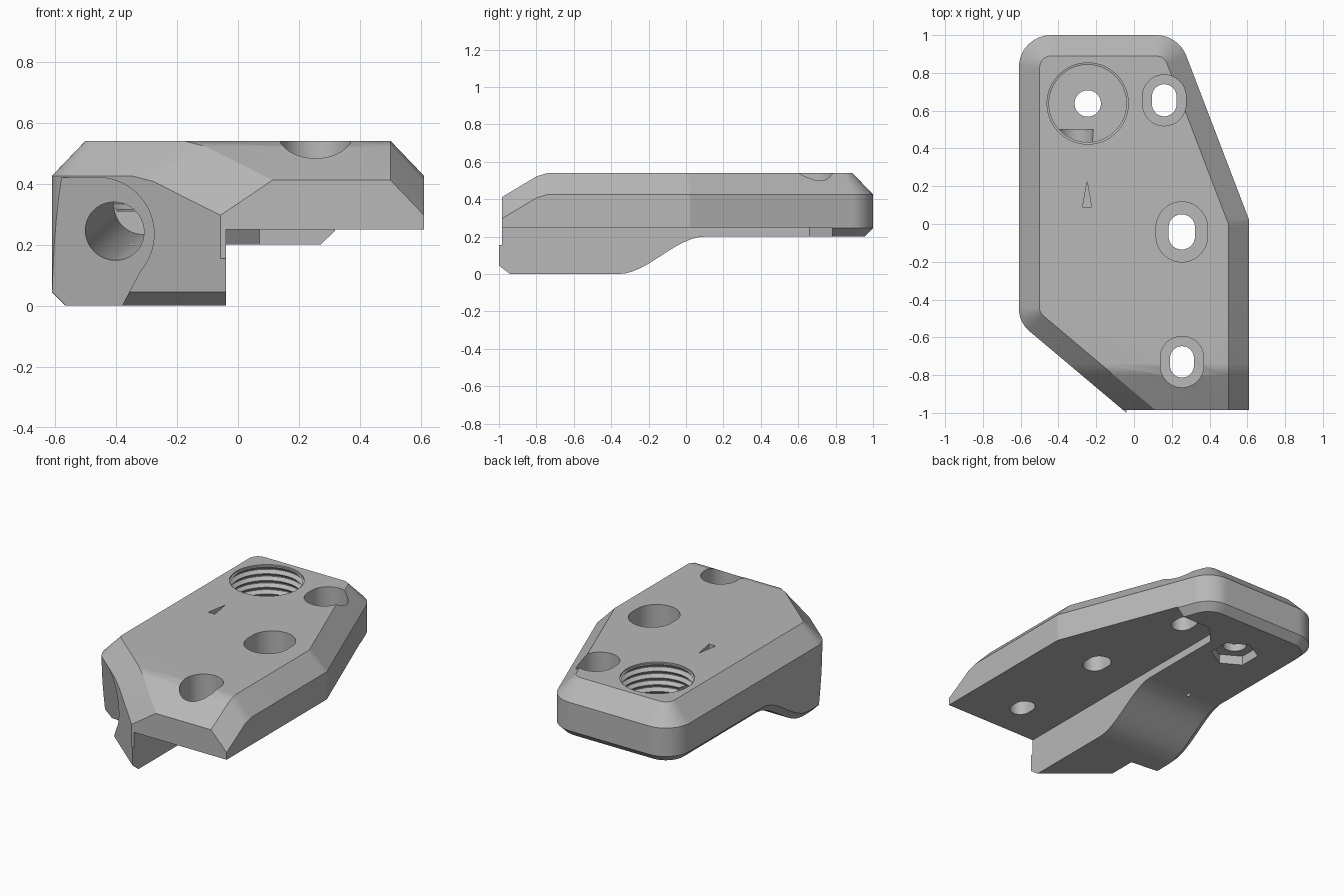
import bpy, bmesh, math
from mathutils import Vector

if "Cube" in bpy.data.objects:
    bpy.data.objects.remove(bpy.data.objects["Cube"], do_unlink=True)

gray = bpy.data.materials.new("plain gray")
gray.use_nodes = True
gray.diffuse_color = (0.48, 0.48, 0.48, 1)
gray.node_tree.nodes["Principled BSDF"].inputs["Base Color"].default_value = gray.diffuse_color


def make_object(name, bm):
    bmesh.ops.recalc_face_normals(bm, faces=bm.faces[:])
    mesh = bpy.data.meshes.new(name)
    bm.to_mesh(mesh)
    bm.free()
    mesh.materials.append(gray)
    obj = bpy.data.objects.new(name, mesh)
    bpy.context.scene.collection.objects.link(obj)
    return obj


def loft(rings):
    """Closed solid through rings of equal length."""
    bm = bmesh.new()
    loops = [[bm.verts.new(p) for p in ring] for ring in rings]
    n = len(loops[0])
    for a, b in zip(loops, loops[1:]):
        for i in range(n):
            j = (i + 1) % n
            bm.faces.new((a[i], a[j], b[j], b[i]))
    bm.faces.new(loops[0][::-1])
    bm.faces.new(loops[-1])
    return bm


def prism(points, z0, z1):
    return loft([[(x, y, z) for x, y in points] for z in (z0, z1)])


def circle(cx, cy, r, n=64, half=0.0):
    """Circle, or an upright slot when half is above zero."""
    pts = []
    for i in range(n):
        a = 2 * math.pi * (i + 0.5) / n
        shift = half if math.sin(a) > 0 else -half
        pts.append((cx + r * math.cos(a), cy + r * math.sin(a) + shift))
    return pts


def fillet(corners, steps=8):
    """Round each (x, y, radius) corner of a counterclockwise polygon."""
    out = []
    for i, (x, y, r) in enumerate(corners):
        p = Vector((x, y))
        if r == 0:
            out.append(p)
            continue
        u = (Vector(corners[i - 1][:2]) - p).normalized()
        v = (Vector(corners[(i + 1) % len(corners)][:2]) - p).normalized()
        half = u.angle(v) / 2
        centre = p + (u + v).normalized() * r / math.sin(half)
        start = p + u * r / math.tan(half) - centre
        a0 = math.atan2(start.y, start.x)
        for k in range(steps + 1):
            a = a0 + (math.pi - 2 * half) * k / steps
            out.append(centre + Vector((math.cos(a), math.sin(a))) * r)
    return out


def inset(pts, d):
    out = []
    for i, p in enumerate(pts):
        a = (p - pts[i - 1]).normalized()
        b = (pts[(i + 1) % len(pts)] - p).normalized()
        na, nb = Vector((-a.y, a.x)), Vector((-b.y, b.x))
        out.append(p + (na + nb) * d / (1 + na.dot(nb)))
    return out


def underside(y):
    t = min(max((y + 0.36) / 0.46, 0), 1)
    return 0.2 * t * t * (3 - 2 * t)


def nose_drop(y):
    if y > -0.74:
        return 0.0
    return (-0.74 - y) * 0.3 if y > -0.8 else 0.018 + (-0.8 - y) * 0.6


# Body: chamfered slab with a sloping nose and a stepped underside
outline = fillet([(-0.61, 1, 0.17), (-0.61, -0.52, 0.16), (0.257, -1.25, 0),
                  (0.61, -1.25, 0), (0.61, 0.02, 0), (0.235, 1, 0.17)])
layers = [(0, 0.045), (0.045, 0), (0.425, 0), (0.54, 0.11)]
bm = loft([[(p.x, p.y, z) for p in inset(outline, d)] for z, d in layers])
cuts = [-0.8, -0.74] + [-0.36 + 0.46 * k / 12 for k in range(13)]
for y in cuts + [-1.0]:
    bmesh.ops.bisect_plane(bm, geom=bm.verts[:] + bm.edges[:] + bm.faces[:], dist=1e-5,
                           plane_co=(0, y, 0), plane_no=(0, 1, 0), clear_inner=(y == -1.0))
bmesh.ops.holes_fill(bm, edges=[e for e in bm.edges if e.is_boundary], sides=0)
for v in bm.verts:
    v.co.z += underside(v.co.y) if v.co.z < 0.2 else -nose_drop(v.co.y)
body = make_object("bracket_body", bm)


def carve(bm):
    cutter = make_object("cutter", bm)
    cutter.hide_render = True
    mod = body.modifiers.new("carve", 'BOOLEAN')
    mod.operation = 'DIFFERENCE'
    mod.solver = 'EXACT'
    mod.object = cutter
    bpy.context.view_layer.objects.active = body
    bpy.ops.object.modifier_apply(modifier=mod.name)
    bpy.data.objects.remove(cutter, do_unlink=True)


# Open space under the plate, and flat front end of the plate
carve(prism([(-0.04, -1.5), (1, -1.5), (1, 0.79), (0.07, 0.78), (-0.04, 0.66)], -0.5, 0.25))
carve(prism([(-0.5, -1.5), (1, -1.5), (1, -0.985), (-0.5, -0.985)], 0.155, 1))

# Slotted screw holes with counterbores: x, y, outer radius, inner radius, half length
for x, y, outer, inner, half in [(0.16, 0.655, 0.115, 0.065, 0.02),
                                 (0.253, -0.042, 0.136, 0.07, 0.023),
                                 (0.254, -0.73, 0.115, 0.063, 0.02)]:
    carve(prism(circle(x, y, outer, half=half), 0.36, 0.8))
    carve(prism(circle(x, y, inner, half=half), -0.1, 0.5))

# Threaded well, through hole and hexagonal pocket below
wx, wy = -0.245, 0.638
rings = [(0.31, 0.205)]
for k in range(5):
    z = 0.315 + k * 0.043
    rings += [(z, 0.205), (z + 0.018, 0.225), (z + 0.024, 0.225), (z + 0.042, 0.205)]
rings += [(0.531, 0.215), (0.7, 0.215)]
carve(loft([[(x, y, z) for x, y in circle(wx, wy, r)] for z, r in rings]))
carve(prism(circle(wx, wy, 0.07, 32), 0.1, 0.4))
carve(prism(circle(wx, wy, 0.14, 6), 0.1, 0.26))

# Engraved pointer
carve(prism([(-0.272, 0.09), (-0.225, 0.09), (-0.248, 0.225)], 0.515, 0.6))

# Recessed face at the front corner
face = [(-0.46 + 0.185 * math.cos(a), 0.235 + 0.185 * math.sin(a))
        for a in (math.radians(90 - 130 * k / 24) for k in range(25))]
face += [(-0.38, 0), (-0.41, -0.05), (-0.8, -0.05), (-0.8, 0.42)]
carve(loft([[(x, -1.3, z) for x, z in face],
            [(x, -0.52 - 0.1 * (x + 0.42) - 0.2 * (z - 0.235), z) for x, z in face]]))

# Inclined bore from the recessed face into the well
carve(loft([[(cx + px, y, cz + pz) for px, pz in circle(0, 0, 0.097, 48)]
            for cx, y, cz in [(-0.425, -0.75, 0.225), (-0.31, 0.5, 0.33)]]))

# Smooth curved surfaces, crisp edges
bpy.ops.object.select_all(action='DESELECT')
body.select_set(True)
bpy.context.view_layer.objects.active = body
bpy.ops.object.shade_smooth_by_angle(angle=math.radians(25))
weighted = body.modifiers.new("even shading", 'WEIGHTED_NORMAL')
weighted.keep_sharp = True
